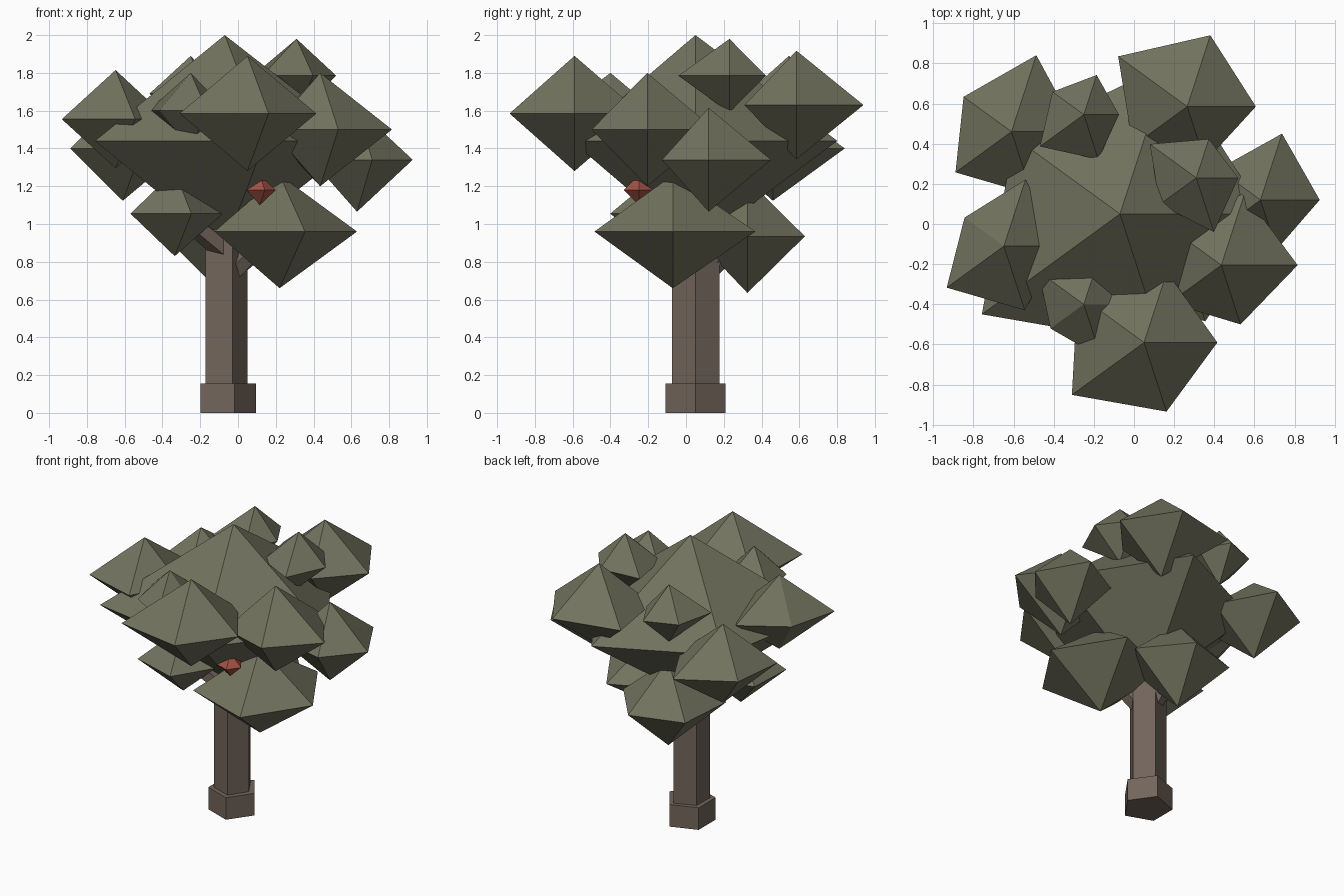
import bpy, bmesh
from math import cos, sin, radians
from mathutils import Vector

if "Cube" in bpy.data.objects:
    bpy.data.objects.remove(bpy.data.objects["Cube"])


def material(name, rgb):
    m = bpy.data.materials.new(name)
    m.diffuse_color = (*rgb, 1)
    m.use_nodes = True
    m.node_tree.nodes["Principled BSDF"].inputs["Base Color"].default_value = m.diffuse_color
    return m


LEAF = material("leaf_green", (0.17, 0.17, 0.115))
BARK = material("bark_brown", (0.17, 0.13, 0.105))
RED = material("fruit_red", (0.36, 0.085, 0.06))


def finish(bm, name, mat):
    bmesh.ops.recalc_face_normals(bm, faces=bm.faces)
    mesh = bpy.data.meshes.new(name)
    bm.to_mesh(mesh)
    bm.free()
    mesh.materials.append(mat)
    ob = bpy.data.objects.new(name, mesh)
    bpy.context.collection.objects.link(ob)


def ring(bm, centre, radii, u=Vector((1, 0, 0)), v=Vector((0, 1, 0))):
    """Five points, 72 degrees apart, each with its own radius."""
    return [bm.verts.new(Vector(centre) + r * (cos(radians(72 * i)) * u + sin(radians(72 * i)) * v))
            for i, r in enumerate(radii)]


def gem(name, centre, h, radii, mat=LEAF):
    """Five-sided double pyramid."""
    bm = bmesh.new()
    c = Vector(centre)
    pts = ring(bm, c, radii)
    for z in (h, -h):
        tip = bm.verts.new(c + Vector((0, 0, z)))
        for i in range(5):
            bm.faces.new((pts[i], pts[(i + 1) % 5], tip))
    finish(bm, name, mat)


def limb(name, start, end, r0, r1, upright=False):
    """Five-sided prism between two points."""
    a, b = Vector(start), Vector(end)
    d = (b - a).normalized()
    u = Vector((1, 0, 0)) if upright else d.cross(Vector((0, 0, 1))).normalized()
    v = d.cross(u)
    bm = bmesh.new()
    lo, hi = ring(bm, a, r0, u, v), ring(bm, b, r1, u, v)
    for i in range(5):
        j = (i + 1) % 5
        bm.faces.new((lo[i], lo[j], hi[j], hi[i]))
    bm.faces.new(lo)
    bm.faces.new(hi)
    finish(bm, name, BARK)


# Trunk, foot and branches
trunk_r = (0.12, 0.135, 0.122, 0.125, 0.13)
limb("trunk", (-0.07, 0.05, 0), (-0.07, 0.05, 1.15), trunk_r, trunk_r, True)
foot_r = (0.165, 0.168, 0.16, 0.16, 0.168)
limb("trunk_foot", (-0.07, 0.05, 0), (-0.07, 0.05, 0.155), foot_r, foot_r, True)
limb("branch_right", (-0.05, 0.03, 0.73), (0.22, -0.07, 1.0), [0.06] * 5, [0.05] * 5)
limb("branch_left", (-0.07, 0.0, 0.86), (-0.33, -0.13, 1.07), [0.06] * 5, [0.05] * 5)
limb("branch_back", (-0.07, 0.08, 0.72), (-0.09, 0.32, 0.95), [0.06] * 5, [0.05] * 5)

# Crown core
gem("crown_core", (-0.07, 0.05, 1.44), 0.56, (0.72, 0.79, 0.65, 0.85, 0.69))

# Upper leaf clumps
gem("clump_front", (0.05, -0.59, 1.585), 0.305, (0.365, 0.37, 0.41, 0.444, 0.362))
gem("clump_right", (0.435, -0.205, 1.50), 0.30, (0.38, 0.375, 0.35, 0.32, 0.31))
gem("clump_right_back", (0.63, 0.12, 1.34), 0.275, (0.295, 0.347, 0.26, 0.30, 0.26))
gem("clump_back", (0.265, 0.585, 1.63), 0.287, (0.342, 0.373, 0.425, 0.335, 0.29))
gem("clump_left_back", (-0.61, 0.46, 1.40), 0.277, (0.33, 0.40, 0.295, 0.345, 0.33))
gem("clump_left", (-0.648, -0.11, 1.555), 0.26, (0.28, 0.348, 0.242, 0.352, 0.336))

# Small top clumps
gem("small_clump_right", (0.31, 0.23, 1.785), 0.195, (0.21, 0.203, 0.286, 0.225, 0.284))
gem("small_clump_back", (-0.25, 0.545, 1.69), 0.20, (0.175, 0.207, 0.193, 0.27, 0.235))
gem("small_clump_front", (-0.25, -0.40, 1.60), 0.20, (0.19, 0.25, 0.28, 0.205, 0.28))

# Low clumps at the branch ends
gem("low_clump_right", (0.22, -0.07, 0.96), 0.30, (0.41, 0.46, 0.40, 0.426, 0.436))
gem("low_clump_left", (-0.335, -0.13, 1.055), 0.225, (0.255, 0.25, 0.27, 0.29, 0.285))
gem("low_clump_back", (-0.09, 0.325, 0.935), 0.30, (0.35, 0.32, 0.33, 0.37, 0.30))

# Fruit
gem("fruit", (0.115, -0.25, 1.18), 0.08, [0.085] * 5, RED)
